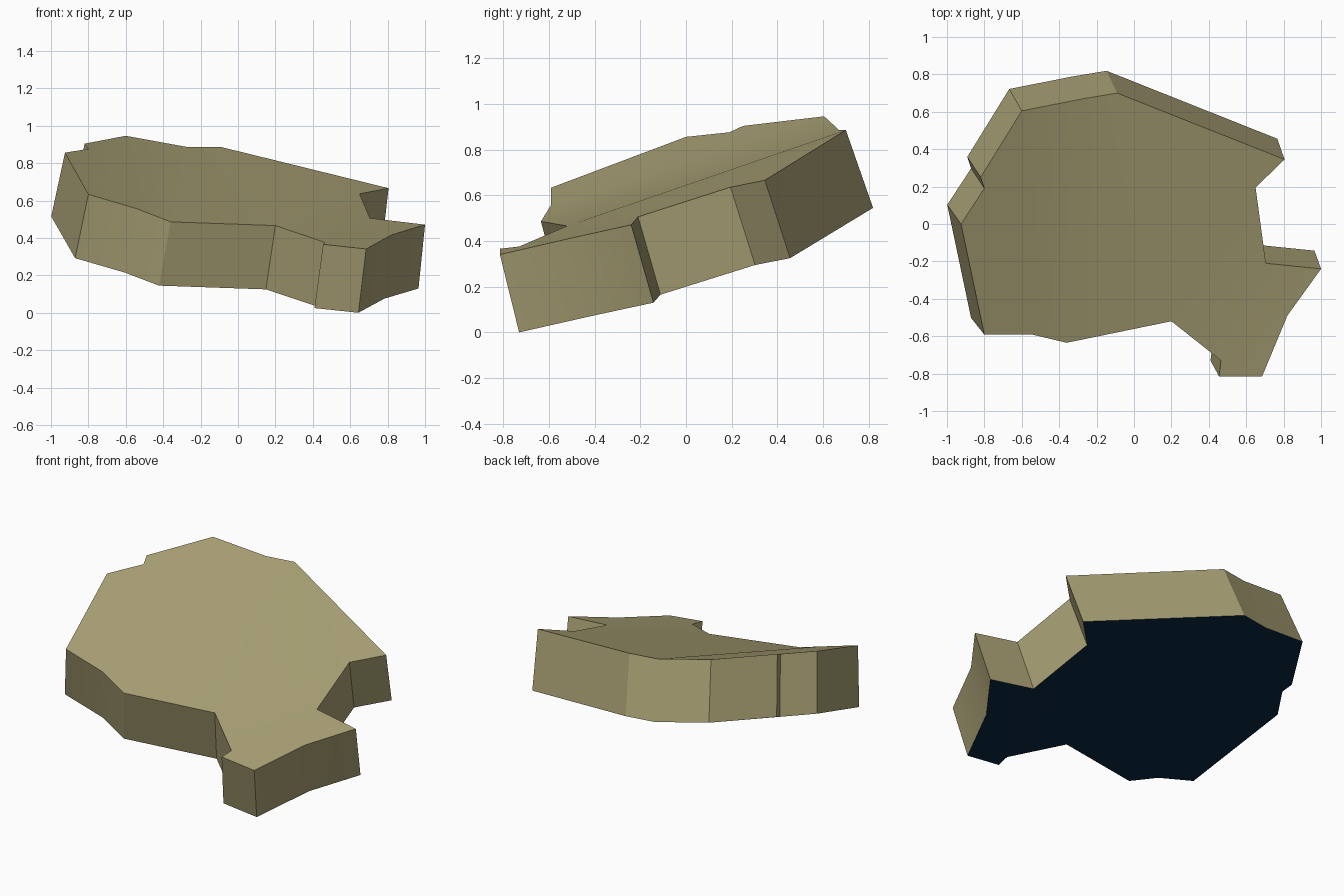
import bpy, bmesh, math

if "Cube" in bpy.data.objects:
    bpy.data.objects.remove(bpy.data.objects["Cube"])

# Materials
def material(name, rgb):
    m = bpy.data.materials.new(name)
    m.diffuse_color = (*rgb, 1)
    m.use_nodes = True
    m.node_tree.nodes["Principled BSDF"].inputs["Base Color"].default_value = m.diffuse_color
    return m

olive = material("olive_stone", (0.392, 0.352, 0.175))
navy = material("dark_navy_underside", (0.002, 0.017, 0.042))

# Outline of the tilted, slightly dished upper surface (clockwise from the left)
outline = [(-.925, 0, .86), (-.80, .19, .88), (-.82, .25, .908), (-.60, .605, .95),
           (-.27, .67, .89), (-.09, .70, .89), (.805, .345, .67), (.65, .195, .64),
           (.705, -.21, .51), (1.0, -.24, .475), (.82, -.49, .42), (.685, -.815, .345),
           (.455, -.815, .37), (.465, -.73, .38), (.20, -.52, .47), (-.36, -.635, .49),
           (-.54, -.592, .56), (-.80, -.592, .637)]

# Patches of the surface, meeting along its shallow creases
patches = [(17, 0, 1, 2, 3, 16), (16, 3, 4, 15), (4, 5, 14, 15),
           (5, 6, 7, 14), (7, 8, 13, 14), (8, 9, 10, 11, 12, 13)]


def under(p):
    """Matching point on the underside, pushed along the surface normal."""
    x, y, z = p
    return (x - .055 + .02 * x, y + .103 + .023 * y, z - .341)


bm = bmesh.new()
top = [bm.verts.new(p) for p in outline]
bottom = [bm.verts.new(under(p)) for p in outline]

# Upper surface and underside
for patch in patches:
    bm.faces.new([top[i] for i in patch])
    face = bm.faces.new([bottom[i] for i in reversed(patch)])
    face.material_index = 1

# Side walls
n = len(outline)
for i in range(n):
    j = (i + 1) % n
    bm.faces.new([top[j], top[i], bottom[i], bottom[j]])

bmesh.ops.recalc_face_normals(bm, faces=bm.faces)
low = min(v.co.z for v in bm.verts)
bmesh.ops.translate(bm, verts=bm.verts, vec=(0, 0, -low))

mesh = bpy.data.meshes.new("curved_slab")
bm.to_mesh(mesh)
bm.free()
mesh.materials.append(olive)
mesh.materials.append(navy)
slab = bpy.data.objects.new("curved_slab", mesh)
bpy.context.collection.objects.link(slab)

# Smooth the dished surface, keep the rim sharp
bpy.context.view_layer.objects.active = slab
slab.select_set(True)
bpy.ops.object.shade_smooth_by_angle(angle=math.radians(25))
